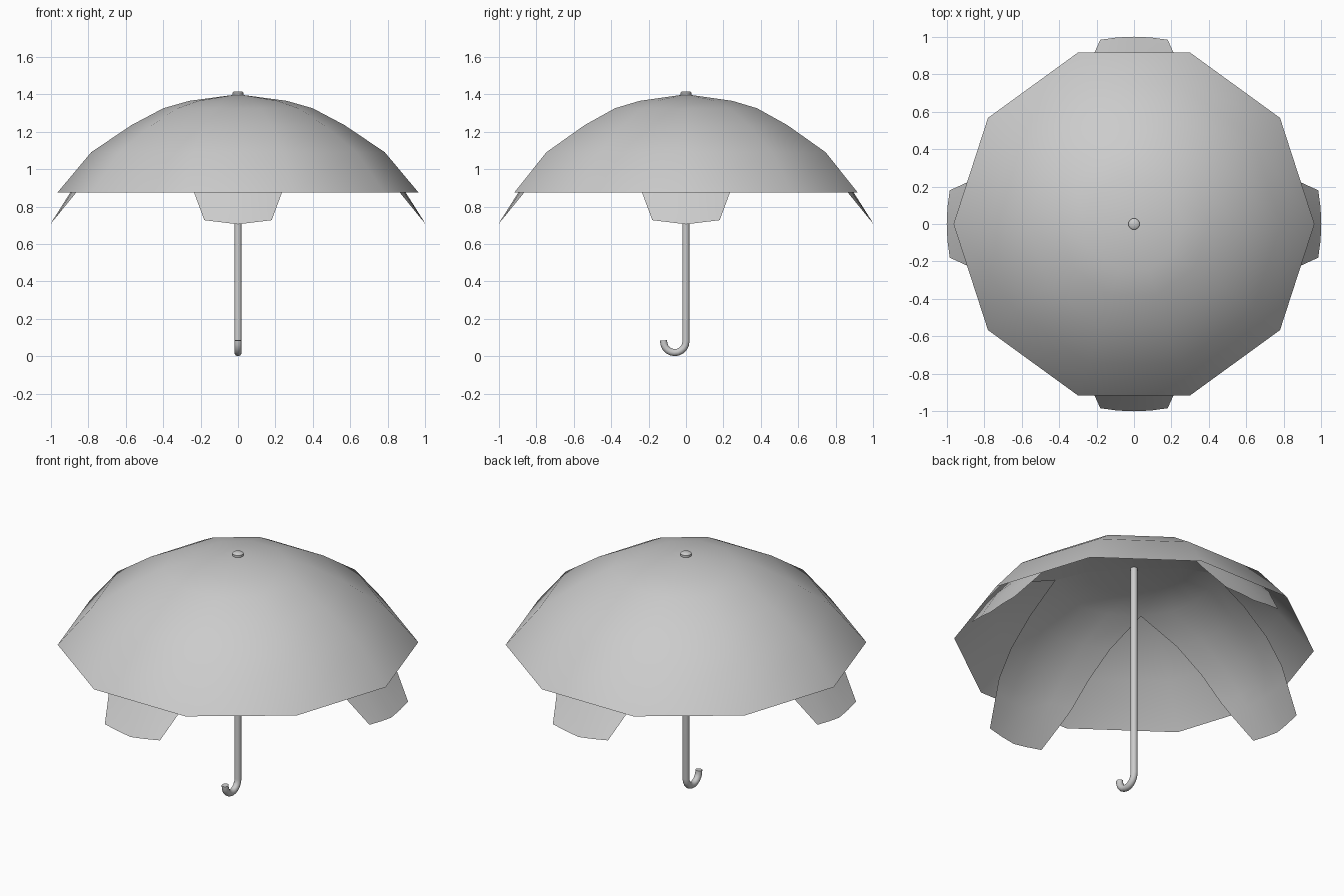
import bpy, bmesh, math

if "Cube" in bpy.data.objects:
    bpy.data.objects.remove(bpy.data.objects["Cube"])

def make(name, verts, faces, angle=60):
    me = bpy.data.meshes.new(name)
    me.from_pydata(verts, [], faces)
    bm = bmesh.new()
    bm.from_mesh(me)
    bmesh.ops.remove_doubles(bm, verts=bm.verts, dist=0.0005)
    bmesh.ops.recalc_face_normals(bm, faces=bm.faces)
    if sum(f.normal.z for f in bm.faces) < 0:
        bmesh.ops.reverse_faces(bm, faces=bm.faces)
    bm.to_mesh(me)
    bm.free()
    ob = bpy.data.objects.new(name, me)
    bpy.context.collection.objects.link(ob)
    bpy.ops.object.select_all(action='DESELECT')
    ob.select_set(True)
    bpy.context.view_layer.objects.active = ob
    bpy.ops.object.shade_smooth_by_angle(angle=math.radians(angle))
    return ob

def lathe(name, profile, n, angle=60):
    """Spin (radius, z) pairs around the z axis."""
    verts = [(r * math.cos(k * math.tau / n), r * math.sin(k * math.tau / n), z)
             for r, z in profile for k in range(n)]
    faces = [(i * n + k, i * n + (k + 1) % n, (i + 1) * n + (k + 1) % n, (i + 1) * n + k)
             for i in range(len(profile) - 1) for k in range(n)]
    return make(name, verts, faces, angle)

# ten-sided canopy
lathe("canopy", [(0.965, 0.875), (0.785, 1.09), (0.57, 1.235),
                 (0.40, 1.325), (0.26, 1.365), (0, 1.40)], 10)

# four inner flaps: (distance out, half width, height), tapering to the tip
rows = [(0, 0, 1.345), (0.18, 0.18, 1.335), (0.30, 0.30, 1.295), (0.535, 0.28, 1.185),
        (0.70, 0.27, 1.065), (0.82, 0.255, 0.935), (0.865, 0.235, 0.875), (0.985, 0.18, 0.705)]
cols = [-1, -0.5, 0, 0.5, 1]
for q, side in enumerate(("right", "back", "left", "front")):
    a = q * math.pi / 2
    c, s = math.cos(a), math.sin(a)
    verts = []
    for i, (r, w, z) in enumerate(rows):
        rad = math.hypot(r, w)
        for t in cols:
            v = t * w
            u = math.sqrt(max(rad * rad - v * v, 0))
            lift = 0.022 * abs(t) if i == len(rows) - 1 else 0
            verts.append((u * c - v * s, u * s + v * c, z + lift))
    faces = [(i * 5 + k, i * 5 + k + 1, i * 5 + k + 6, i * 5 + k + 5)
             for i in range(len(rows) - 1) for k in range(4)]
    make("flap_" + side, verts, faces)

# shaft with hooked handle, swept as a round tube
path = [(0, 1.39), (0, 0.08)]
for k in range(1, 11):
    a = -math.radians(18.5 * k)
    path.append((-0.06 + 0.06 * math.cos(a), 0.079 + 0.06 * math.sin(a)))
n, rad, verts = 16, 0.019, []
for i, (y, z) in enumerate(path):
    p, q = path[max(i - 1, 0)], path[min(i + 1, len(path) - 1)]
    if i == 1:
        p = (0, 0.14)
    ty, tz = q[0] - p[0], q[1] - p[1]
    if i == 1:
        ty, tz = 0, -1
    m = math.hypot(ty, tz)
    ny, nz = -tz / m, ty / m
    for k in range(n):
        b = k * math.tau / n
        verts.append((rad * math.cos(b), y + ny * rad * math.sin(b), z + nz * rad * math.sin(b)))
L = len(path)
faces = [(i * n + k, i * n + (k + 1) % n, (i + 1) * n + (k + 1) % n, (i + 1) * n + k)
         for i in range(L - 1) for k in range(n)]
faces += [tuple(range(n)), tuple(range((L - 1) * n, L * n))]
make("shaft_and_handle", verts, faces, 40)

# top cap
lathe("top_cap", [(0, 1.385), (0.03, 1.385), (0.03, 1.408), (0.022, 1.415), (0, 1.416)], 16, 40)
